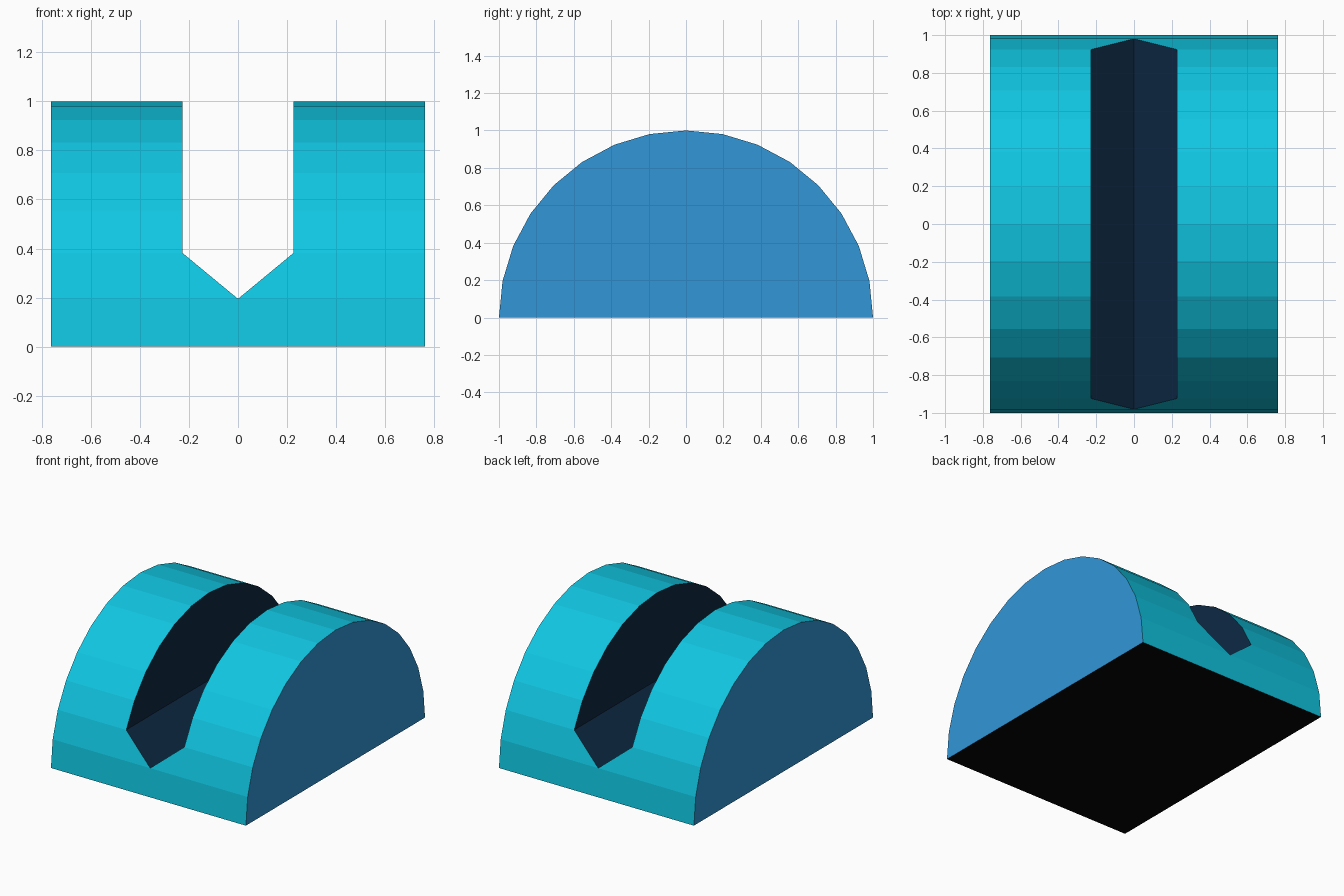
import bpy, bmesh, math

if "Cube" in bpy.data.objects:
    bpy.data.objects.remove(bpy.data.objects["Cube"])

HALF_LEN, SLOT, N = 0.762, 0.227, 16


def lin(c):
    c /= 255
    return c / 12.92 if c <= 0.04045 else ((c + 0.055) / 1.055) ** 2.4


def material(name, rgb):
    m = bpy.data.materials.new(name)
    m.diffuse_color = (*[lin(c) for c in rgb], 1)
    m.use_nodes = True
    m.node_tree.nodes["Principled BSDF"].inputs["Base Color"].default_value = m.diffuse_color
    return m


CURVE, END, GROOVE, BASE = range(4)
mesh = bpy.data.meshes.new("grooved_half_cylinder")
for name, rgb in (("cyan", (16, 198, 226)), ("blue", (49, 150, 215)),
                  ("dark navy", (14, 41, 68)), ("black", (5, 5, 5))):
    mesh.materials.append(material(name, rgb))

bm = bmesh.new()
verts = {}


def v(x, k):
    # shared point k along the half-round profile at position x
    key = (round(x, 4), k)
    if key not in verts:
        a = math.pi * k / N
        verts[key] = bm.verts.new((x, -math.cos(a), math.sin(a)))
    return verts[key]


def face(mat, *pts):
    bm.faces.new([v(*p) for p in pts]).material_index = mat


for s in (-1, 1):
    e, w = s * HALF_LEN, s * SLOT
    # curved outer surface
    for k in range(N):
        face(CURVE, (e, k), (w, k), (w, k + 1), (e, k + 1))
    # curved surface below the groove
    for a, b, c in ((0, 1, 2), (N, N - 1, N - 2)):
        face(CURVE, (w, a), (0, a), (0, b), (w, b))
        face(CURVE, (w, b), (0, b), (w, c))
    # groove wall and sloping groove floor
    face(GROOVE, *[(w, k) for k in range(2, N - 1)])
    face(GROOVE, (w, 2), (0, 1), (0, N - 1), (w, N - 2))
    # flat end and underside
    face(END, *[(e, k) for k in range(N + 1)])
    face(BASE, (e, 0), (w, 0), (w, N), (e, N))
    face(BASE, (w, 0), (0, 0), (0, N), (w, N))

bmesh.ops.recalc_face_normals(bm, faces=bm.faces)
bm.to_mesh(mesh)
bm.free()
obj = bpy.data.objects.new("grooved_half_cylinder", mesh)
bpy.context.collection.objects.link(obj)
